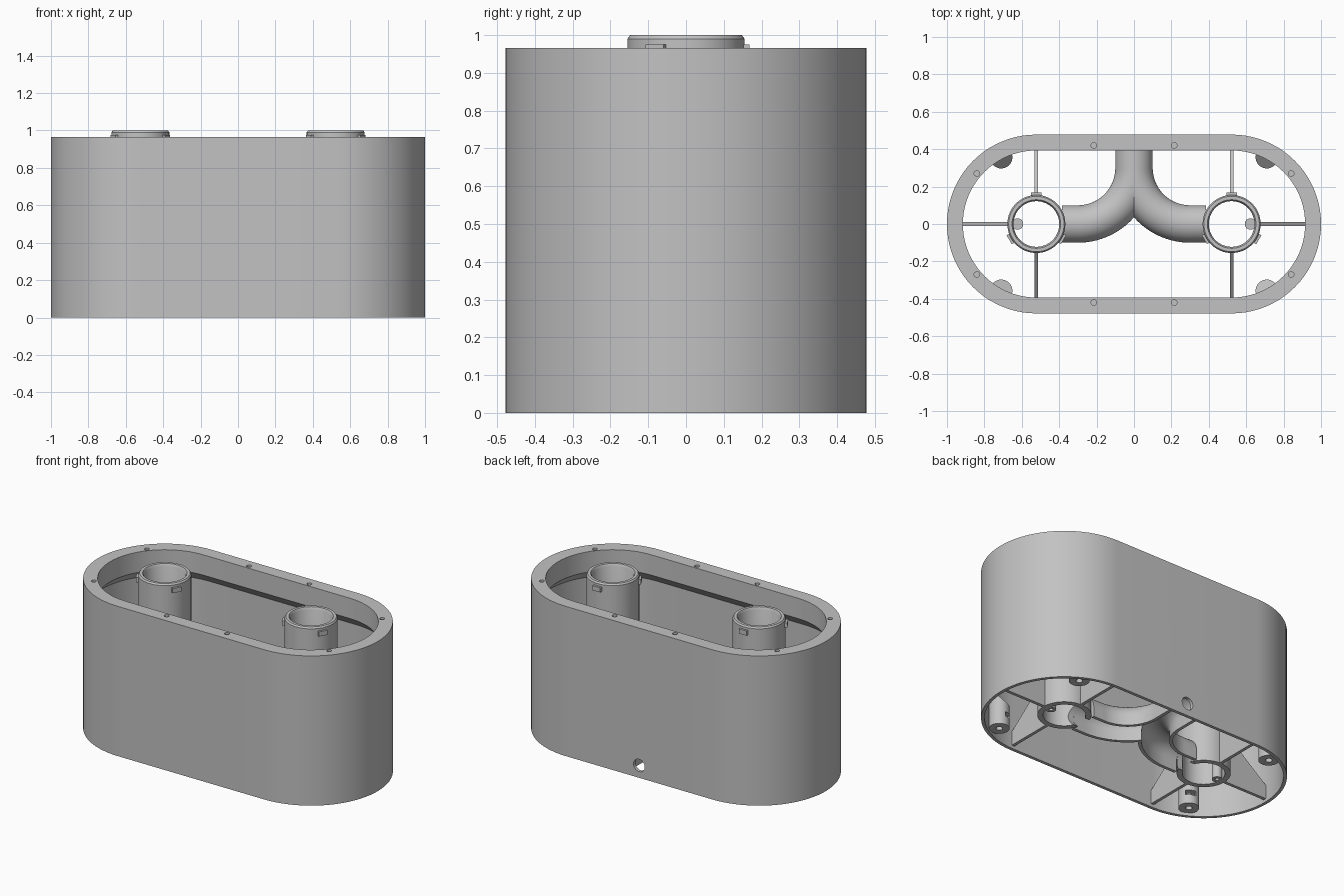
import bpy, bmesh
from math import pi, sin, cos, radians
from mathutils import Vector, Matrix

cube = bpy.data.objects.get("Cube")
if cube:
    bpy.data.objects.remove(cube, do_unlink=True)

grey = bpy.data.materials.new("plain grey")
grey.use_nodes = True
grey.diffuse_color = (0.54, 0.54, 0.54, 1)
grey.node_tree.nodes["Principled BSDF"].inputs["Base Color"].default_value = grey.diffuse_color

SPREAD = 0.522   # distance of the end arcs and tubes from the middle
FLOOR = 0.02     # underside of the inner parts


def finish(name, bm):
    bmesh.ops.recalc_face_normals(bm, faces=bm.faces)
    mesh = bpy.data.meshes.new(name)
    bm.to_mesh(mesh)
    bm.free()
    obj = bpy.data.objects.new(name, mesh)
    bpy.context.collection.objects.link(obj)
    mesh.materials.append(grey)
    return obj


def activate(obj):
    bpy.ops.object.select_all(action='DESELECT')
    obj.select_set(True)
    bpy.context.view_layer.objects.active = obj


def smooth(obj):
    activate(obj)
    bpy.ops.object.shade_smooth_by_angle(angle=radians(30))


def sweep(name, sections, closed):
    """Skin a row of closed cross-sections."""
    bm = bmesh.new()
    rings = [[bm.verts.new(p) for p in s] for s in sections]
    n = len(rings[0])
    pairs = list(zip(rings, rings[1:]))
    if closed:
        pairs.append((rings[-1], rings[0]))
    for a, b in pairs:
        for i in range(n):
            j = (i + 1) % n
            bm.faces.new((a[i], a[j], b[j], b[i]))
    if not closed:
        bm.faces.new(rings[0])
        bm.faces.new(rings[-1])
    return finish(name, bm)


def cylinder(name, radius, start, end, segments=32):
    start, end = Vector(start), Vector(end)
    axis = end - start
    turn = axis.to_track_quat('Z', 'Y').to_matrix().to_4x4()
    bm = bmesh.new()
    bmesh.ops.create_cone(bm, cap_ends=True, segments=segments, radius1=radius, radius2=radius,
                          depth=axis.length,
                          matrix=Matrix.Translation((start + end) / 2) @ turn)
    return finish(name, bm)


def box(name, size, place, angle=0):
    bm = bmesh.new()
    bmesh.ops.create_cube(bm, size=1, matrix=Matrix.Translation(place)
                          @ Matrix.Rotation(angle, 4, 'Z') @ Matrix.Diagonal((*size, 1)))
    return finish(name, bm)


def cut(target, cutter):
    mod = target.modifiers.new("cut", 'BOOLEAN')
    mod.operation, mod.solver, mod.object = 'DIFFERENCE', 'EXACT', cutter
    activate(target)
    bpy.ops.object.modifier_apply(modifier=mod.name)
    bpy.data.objects.remove(cutter, do_unlink=True)


# Oval housing: thick top rim with a sloped underside, thin wall below
profile = [(0.478, 0), (0.478, 0.966), (0.393, 0.966), (0.393, 0.835), (0.458, 0.77), (0.458, 0)]
sections = []
for side, first in ((1, -pi / 2), (-1, pi / 2)):
    for i in range(41):
        a = first + pi * i / 40
        sections.append([(side * SPREAD + r * cos(a), r * sin(a), z) for r, z in profile])
housing = sweep("housing", sections, True)

# Screw holes in the rim and the cable hole at the back
for sx in (-1, 1):
    for sy in (-1, 1):
        for x, y in ((0.215, 0.42), (0.84, 0.27)):
            cut(housing, cylinder("hole", 0.015, (sx * x, sy * y, 0.88), (sx * x, sy * y, 1.0), 16))
cut(housing, cylinder("hole", 0.04, (0, 0.4, 0.08), (0, 0.55, 0.08)))
smooth(housing)

# Air duct: arched channel, open below, bending from each tube to the back wall
arch = []
for r, order in ((0.1, 1), (0.08, -1)):
    half = [(r, FLOOR)] + [(r * cos(pi * i / 24), 0.08 + r * sin(pi * i / 24)) for i in range(25)]
    half.append((-r, FLOOR))
    arch += half[::order]
path = [(-0.385, 0, 0)]
path += [(-0.3 + 0.3 * sin(a), 0.3 - 0.3 * cos(a), a) for a in (pi / 2 * i / 24 for i in range(25))]
path.append((0, 0.465, pi / 2))
duct = sweep("air_duct", [[(x - u * sin(a), y + u * cos(a), z) for u, z in arch]
                          for x, y, a in path], False)
mirror = duct.modifiers.new("mirror", 'MIRROR')
mirror.use_axis = (True, False, False)
mirror.use_bisect_axis = (True, False, False)
mirror.use_bisect_flip_axis = (True, False, False)
activate(duct)
bpy.ops.object.modifier_apply(modifier=mirror.name)
cut(duct, cylinder("hole", 0.04, (0, 0.35, 0.08), (0, 0.55, 0.08)))
smooth(duct)

tube_profile = [(0.155, FLOOR), (0.155, 0.99), (0.148, 1.0), (0.13, 1.0), (0.122, 0.985), (0.122, FLOOR)]
rib_profile = [(0.14, FLOOR), (0.14, 0.36), (0.468, 0.1), (0.468, FLOOR)]

for side, label in ((1, "left"), (-1, "right")):
    cx = side * SPREAD

    # Upright tube with an opening into the duct
    turns = [2 * pi * i / 64 for i in range(64)]
    tube = sweep(label + "_tube", [[(cx + r * cos(a), r * sin(a), z) for r, z in tube_profile]
                                   for a in turns], True)
    cut(tube, cylinder("hole", 0.078, (cx, 0, 0.08), (cx - side * 0.2, 0, 0.08)))
    smooth(tube)

    # Locking tabs near the tube mouth
    for k, deg in enumerate((90, 210, 330)):
        a = radians(deg)
        box(f"{label}_locking_tab_{k}", (0.03, 0.055, 0.03),
            (cx + 0.153 * cos(a), 0.153 * sin(a), 0.96), a)

    # Small screw post inside the tube
    px = cx + side * 0.1
    post = cylinder(label + "_tube_post", 0.03, (px, 0, FLOOR), (px, 0, 0.12))
    cut(post, cylinder("hole", 0.012, (px, 0, 0), (px, 0, 0.08), 16))
    smooth(post)

    # Sloped ribs from the tube to the wall
    for where, a in (("front", -pi / 2), ("back", pi / 2), ("end", 0 if side > 0 else pi)):
        sweep(f"{label}_{where}_rib",
              [[(cx + r * cos(a) - w * sin(a), r * sin(a) + w * cos(a), z) for r, z in rib_profile]
               for w in (-0.01, 0.01)], False)

    # Base screw bosses with slanted tops, a screw hole and a nut slot
    for sy, where in ((-1, "front"), (1, "back")):
        bx, by = side * 0.71, sy * 0.357
        out = Vector((bx - cx, by, 0)).normalized()
        boss = cylinder(f"{label}_{where}_boss", 0.06, (bx, by, FLOOR), (bx, by, 0.4))
        bm = bmesh.new()
        bm.from_mesh(boss.data)
        bmesh.ops.bisect_plane(bm, geom=bm.verts[:] + bm.edges[:] + bm.faces[:],
                               plane_co=(bx, by, 0.22), plane_no=Vector((0, 0, 1)) - out,
                               clear_outer=True)
        bmesh.ops.holes_fill(bm, edges=bm.edges, sides=0)
        bmesh.ops.recalc_face_normals(bm, faces=bm.faces)
        bm.to_mesh(boss.data)
        bm.free()
        cut(boss, cylinder("hole", 0.02, (bx, by, 0), (bx, by, 0.13), 20))
        middle = Vector((bx, by, 0.09)) - out * 0.03
        cut(boss, box("slot", (0.1, 0.06, 0.03), middle, Vector((1, 0)).angle_signed(out.xy) * -1))
        smooth(boss)
